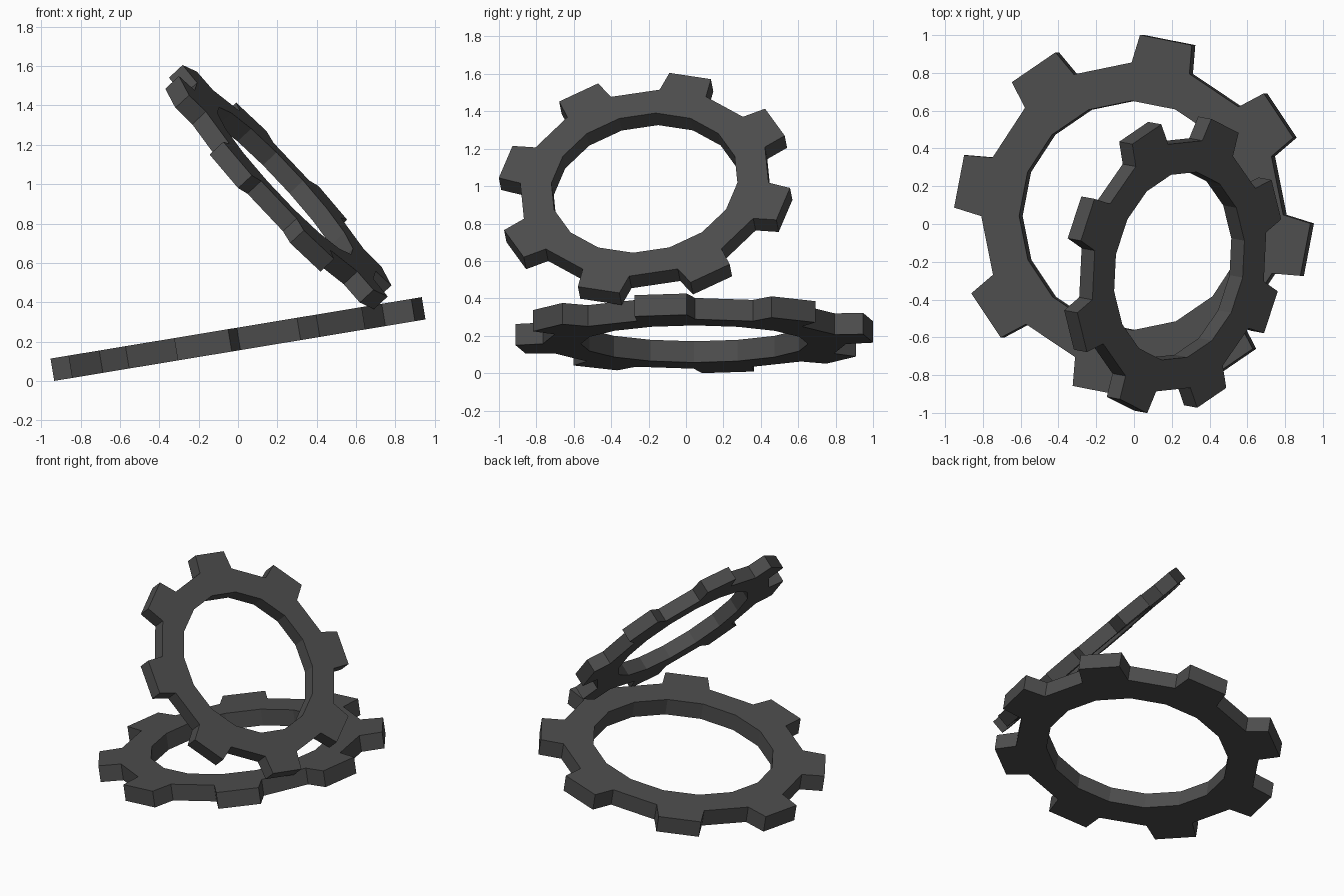
import bpy, bmesh, math
from mathutils import Vector, Matrix

if "Cube" in bpy.data.objects:
    bpy.data.objects.remove(bpy.data.objects["Cube"])

steel = bpy.data.materials.new("dark_grey")
steel.diffuse_color = (0.075, 0.075, 0.075, 1)
steel.use_nodes = True
steel.node_tree.nodes["Principled BSDF"].inputs["Base Color"].default_value = steel.diffuse_color

TEETH = 8
HOLE, ROOT, TIP, THICK = 0.607, 0.81, 0.957, 0.115
STEP = 2 * math.pi / TEETH
TIP_HALF = math.radians(8.5)


def polar(r, a, z):
    return (r * math.cos(a), r * math.sin(a), z)


def gear(name, scale, centre, x_axis, normal, phase=0.0):
    """Flat toothed ring in its own plane, then tilted into place."""
    bm = bmesh.new()
    for k in range(TEETH):
        a = phase + k * STEP
        q = STEP / 4
        # body under the tooth (with its tip), then body of the gap
        tooth = [(HOLE, a - q), (ROOT, a - q), (TIP, a - TIP_HALF),
                 (TIP, a + TIP_HALF), (ROOT, a + q), (HOLE, a + q)]
        gap = [(HOLE, a + q), (ROOT, a + q), (ROOT, a + 3 * q), (HOLE, a + 3 * q)]
        for outline in (tooth, gap):
            bm.faces.new([bm.verts.new(polar(r, t, -THICK / 2)) for r, t in outline])
    bmesh.ops.remove_doubles(bm, verts=bm.verts[:], dist=1e-4)
    # thickness
    ext = bmesh.ops.extrude_face_region(bm, geom=bm.faces[:], use_keep_orig=True)
    top = [g for g in ext["geom"] if isinstance(g, bmesh.types.BMVert)]
    bmesh.ops.translate(bm, verts=top, vec=(0, 0, THICK))
    bmesh.ops.recalc_face_normals(bm, faces=bm.faces[:])
    # tilt
    n = Vector(normal).normalized()
    x = Vector(x_axis)
    x = (x - n * x.dot(n)).normalized()
    y = n.cross(x)
    rot = Matrix((x, y, n)).transposed().to_4x4()
    bm.transform(Matrix.Translation(centre) @ rot @ Matrix.Scale(scale, 4))
    me = bpy.data.meshes.new(name)
    bm.to_mesh(me)
    bm.free()
    me.materials.append(steel)
    ob = bpy.data.objects.new(name, me)
    bpy.context.collection.objects.link(ob)
    return ob


# large gear lying almost flat
tilt = math.radians(9.4)
gear("lower_gear", 1.0, (0, 0.045, 0.213),
     (math.cos(tilt), 0, math.sin(tilt)), (-math.sin(tilt), 0, math.cos(tilt)),
     math.radians(-11))

# smaller gear leaning over it
gear("leaning_gear", 0.833, (0.205, -0.216, 0.985),
     (-0.494, 0.25, 0.587), (0.727, -0.135, 0.675))
